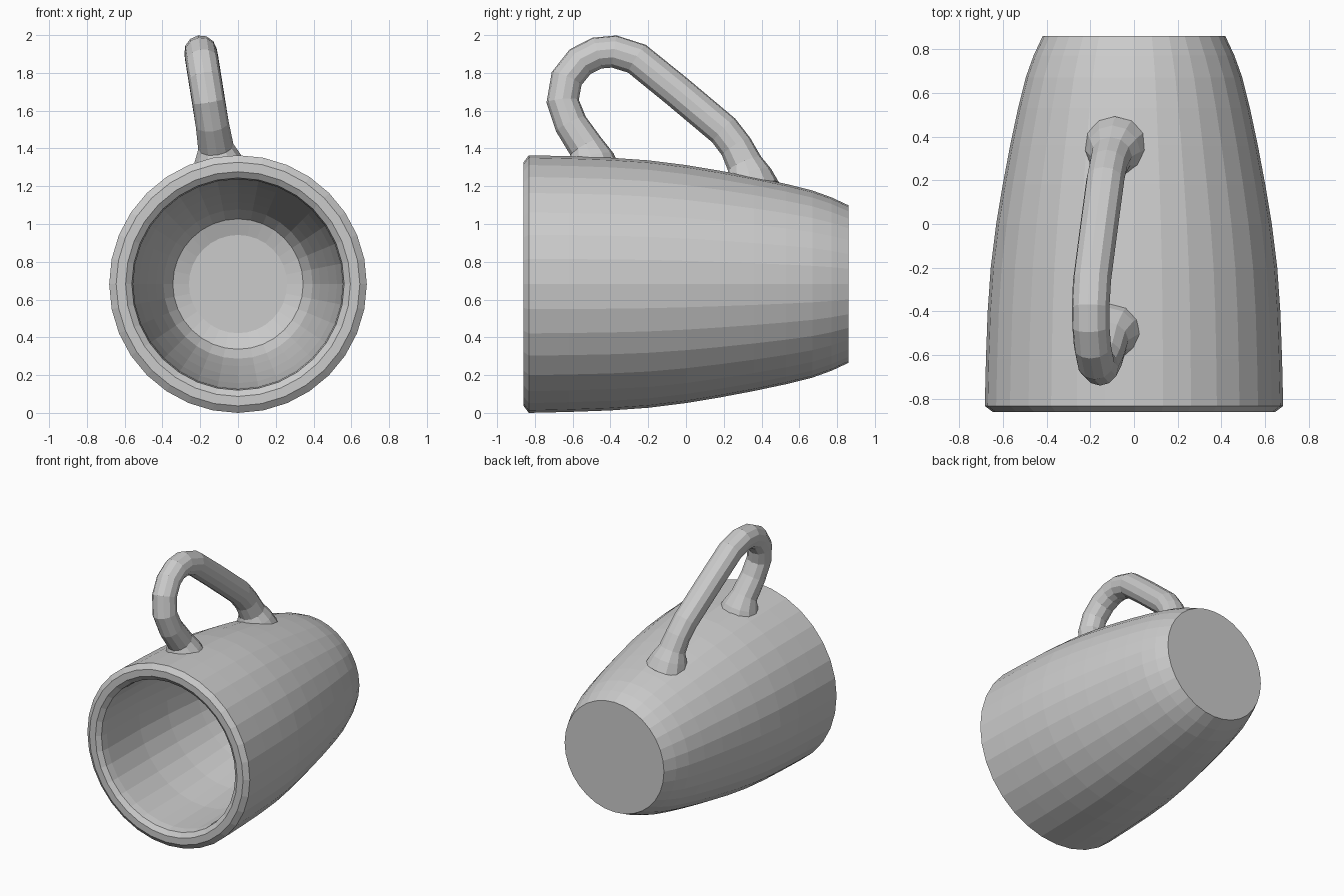
import bpy, bmesh, math
from mathutils import Vector

if "Cube" in bpy.data.objects:
    bpy.data.objects.remove(bpy.data.objects["Cube"])

AXIS_Z = 0.682


def add_object(name, bm):
    bmesh.ops.recalc_face_normals(bm, faces=bm.faces)
    mesh = bpy.data.meshes.new(name)
    bm.to_mesh(mesh)
    bm.free()
    obj = bpy.data.objects.new(name, mesh)
    bpy.context.collection.objects.link(obj)
    return obj


def skin_rings(name, rings):
    """Bridge a sequence of vertex rings and cap both ends."""
    bm = bmesh.new()
    loops = [[bm.verts.new(p) for p in ring] for ring in rings]
    n = len(loops[0])
    for a, b in zip(loops, loops[1:]):
        for i in range(n):
            j = (i + 1) % n
            bm.faces.new((a[i], a[j], b[j], b[i]))
    bm.faces.new(loops[0])
    bm.faces.new(loops[-1])
    return add_object(name, bm)


def ring(center, u, v, radius, sides):
    return [center + radius * (math.cos(t) * u + math.sin(t) * v)
            for t in (2 * math.pi * i / sides for i in range(sides))]


# Cup lying on its side: (y, radius) from the base, round the rim, to the inner floor
profile = [
    (0.86, 0.417), (0.77, 0.459), (0.67, 0.495), (0.53, 0.530), (0.36, 0.566),
    (0.18, 0.600), (0.0, 0.630), (-0.2, 0.655), (-0.4, 0.669), (-0.62, 0.677),
    (-0.832, 0.682), (-0.86, 0.645), (-0.86, 0.595), (-0.835, 0.562),
    (-0.78, 0.555), (-0.4, 0.550), (-0.1, 0.525), (0.2, 0.482), (0.45, 0.435),
    (0.62, 0.395), (0.70, 0.345), (0.73, 0.26),
]
X, Z = Vector((1, 0, 0)), Vector((0, 0, 1))
mug = skin_rings("mug", [ring(Vector((0, y, AXIS_Z)), X, Z, r, 32) for y, r in profile])

# Handle: (y, z, radius) along its centre line, flared at both roots
path = [
    (-0.50, 1.29, 0.15), (-0.505, 1.345, 0.125), (-0.53, 1.41, 0.094),
    (-0.61, 1.53, 0.088), (-0.653, 1.65, 0.086), (-0.632, 1.77, 0.086),
    (-0.56, 1.86, 0.086), (-0.47, 1.905, 0.086), (-0.38, 1.913, 0.087),
    (-0.26, 1.875, 0.088), (-0.05, 1.705, 0.088), (0.20, 1.495, 0.088),
    (0.265, 1.41, 0.088), (0.31, 1.32, 0.095), (0.33, 1.26, 0.125),
    (0.345, 1.19, 0.15),
]
side = Vector((1, 0, 0.16)).normalized()
points = [Vector((-0.108 - 0.16 * (z - 1.35), y, z)) for y, z, r in path]
rings = []
for i, p in enumerate(points):
    tangent = (points[min(i + 1, len(points) - 1)] - points[max(i - 1, 0)]).normalized()
    rings.append(ring(p, side, tangent.cross(side).normalized(), path[i][2], 12))
handle = skin_rings("handle", rings)

# Fuse the handle into the cup wall
union = mug.modifiers.new("Fuse handle", "BOOLEAN")
union.operation = "UNION"
union.solver = "EXACT"
union.object = handle
bpy.context.view_layer.objects.active = mug
bpy.ops.object.modifier_apply(modifier=union.name)
bpy.data.objects.remove(handle)
